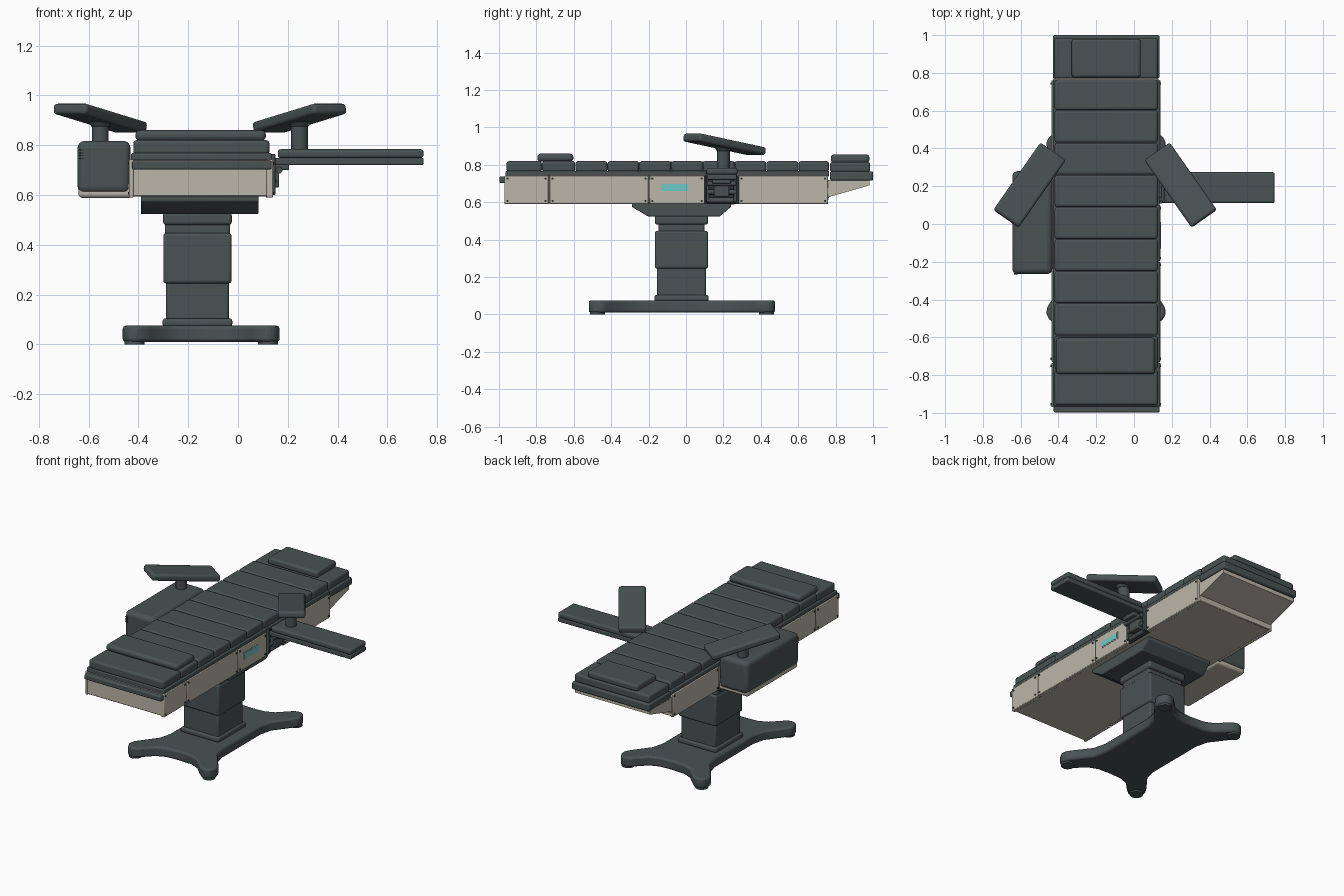
import bpy, bmesh, math
from mathutils import Matrix, Vector

if "Cube" in bpy.data.objects:
    bpy.data.objects.remove(bpy.data.objects["Cube"])


def material(name, rgb):
    m = bpy.data.materials.new(name)
    m.diffuse_color = (*rgb, 1)
    m.use_nodes = True
    m.node_tree.nodes["Principled BSDF"].inputs["Base Color"].default_value = m.diffuse_color
    return m


SLATE = material("slate", (0.066, 0.086, 0.085))
BEIGE = material("warm_beige", (0.50, 0.47, 0.395))
CYAN = material("screen_cyan", (0.16, 0.58, 0.58))
BLACK = material("dark_metal", (0.022, 0.028, 0.028))
CX, CY = -0.148, -0.022          # centre of the base and column


def finish(bm, name, mat, bevel=0, segs=3):
    bmesh.ops.recalc_face_normals(bm, faces=bm.faces)
    me = bpy.data.meshes.new(name)
    bm.to_mesh(me)
    bm.free()
    ob = bpy.data.objects.new(name, me)
    bpy.context.collection.objects.link(ob)
    me.materials.append(mat)
    if bevel:
        mod = ob.modifiers.new("bevel", 'BEVEL')
        mod.width, mod.segments, mod.limit_method = bevel, segs, 'ANGLE'
    bpy.ops.object.select_all(action='DESELECT')
    ob.select_set(True)
    bpy.context.view_layer.objects.active = ob
    bpy.ops.object.shade_smooth_by_angle(angle=math.radians(35))
    return ob


def box(name, x, y, z, mat, bevel=0, segs=3):
    bm = bmesh.new()
    bmesh.ops.create_cube(bm, size=1)
    for v in bm.verts:
        v.co = Vector([(a + b) / 2 + c * (b - a) for (a, b), c in zip((x, y, z), v.co)])
    return finish(bm, name, mat, bevel, segs)


def prism(name, pts, axis, lo, hi, mat, bevel=0, segs=2):
    """Extrude a 2D outline along axis x (points are y, z) or z (points are x, y)."""
    bm = bmesh.new()
    put = (lambda p: (lo, *p)) if axis == 'x' else (lambda p: (*p, lo))
    face = bm.faces.new([bm.verts.new(put(p)) for p in pts])
    ext = bmesh.ops.extrude_face_region(bm, geom=[face])
    d = Vector((hi - lo, 0, 0)) if axis == 'x' else Vector((0, 0, hi - lo))
    bmesh.ops.translate(bm, vec=d, verts=[e for e in ext['geom'] if isinstance(e, bmesh.types.BMVert)])
    return finish(bm, name, mat, bevel, segs)


def cylinder(name, loc, r1, r2, depth, mat, rot=None, bevel=0, sides=24):
    bm = bmesh.new()
    m = Matrix.Translation(loc) @ (rot or Matrix())
    bmesh.ops.create_cone(bm, cap_ends=True, segments=sides, radius1=r1, radius2=r2, depth=depth, matrix=m)
    return finish(bm, name, mat, bevel, 2)


# Four-lobed floor base, from a quarter outline mirrored to all corners
quarter = [(0.19, 0.0), (0.19, 0.2), (0.21, 0.28), (0.29, 0.385), (0.313, 0.42), (0.315, 0.455),
           (0.30, 0.487), (0.27, 0.5), (0.235, 0.492), (0.2, 0.46), (0.15, 0.41), (0.09, 0.385), (0, 0.38)]
half = quarter + [(-x, y) for x, y in quarter[-2::-1]]
outline = half + [(x, -y) for x, y in half[-2:0:-1]]
prism("floor_base", [(CX + x, CY + y) for x, y in outline], 'z', 0.01, 0.075, SLATE, 0.012)
for sx in (-1, 1):
    for sy in (-1, 1):
        cylinder("base_foot", (CX + sx * 0.268, CY + sy * 0.452, 0.01), 0.04, 0.04, 0.02, SLATE)


# Telescopic column
def column(name, hx, hy, z):
    box(name, (-0.163 - hx, -0.163 + hx), (-0.024 - hy, -0.024 + hy), z, SLATE, 0.012)


column("column_collar", 0.14, 0.145, (0.07, 0.105))
column("column_lower", 0.127, 0.131, (0.09, 0.26))
column("column_sleeve", 0.137, 0.142, (0.245, 0.447))
column("column_upper", 0.131, 0.123, (0.43, 0.49))
column("column_cap", 0.138, 0.142, (0.48, 0.53))
prism("tilt_head", [(-0.2, 0.523), (0.18, 0.523), (0.24, 0.575), (0.24, 0.6), (-0.29, 0.6), (-0.29, 0.575)],
      'x', -0.39, 0.082, SLATE, 0.004)

# Beige frame with side panels on both long sides
box("frame_core", (-0.425, 0.118), (-0.966, 0.76), (0.594, 0.743), BEIGE, 0.004, 1)
for y0, y1 in ((-0.97, -0.735), (-0.73, -0.2), (-0.196, 0.10), (0.28, 0.76)):
    for x0, x1, out in ((-0.437, -0.42, -1), (0.115, 0.14, 1)):
        box("side_panel", (x0, x1), (y0, y1), (0.59, 0.743), BEIGE, 0.004, 2)
        for sy in (y0 + 0.016, y1 - 0.016):
            for sz in (0.607, 0.726):
                cylinder("panel_screw", (x1 if out > 0 else x0, sy, sz), 0.006, 0.006, 0.008, BLACK,
                         Matrix.Rotation(math.pi / 2, 4, 'Y'), sides=10)
prism("head_wedge", [(0.755, 0.594), (0.765, 0.628), (0.98, 0.69), (0.98, 0.718), (0.755, 0.72)],
      'x', -0.425, 0.125, BEIGE)
box("screen", (0.138, 0.143), (-0.13, 0.01), (0.661, 0.697), CYAN)
box("screen_rim", (0.138, 0.1415), (-0.136, 0.016), (0.655, 0.703), BEIGE)

# Mattress boards and end rails
box("mattress_board", (-0.43, 0.135), (-0.965, 0.765), (0.738, 0.768), SLATE, 0.006)
box("foot_rail", (-0.425, 0.135), (-0.998, -0.955), (0.702, 0.738), SLATE, 0.008)
box("head_board", (-0.43, 0.135), (0.77, 1.0), (0.715, 0.765), SLATE, 0.01)

# Mattress segments
edges = [-0.96, -0.77, -0.592, -0.42, -0.25, -0.08, 0.09, 0.26, 0.43, 0.602, 0.765]
for a, b in zip(edges, edges[1:]):
    box("mattress_pad", (-0.42, 0.126), (a + 0.001, b - 0.001), (0.762, 0.82), SLATE, 0.013)
box("leg_cushion", (-0.412, 0.112), (-0.795, -0.602), (0.817, 0.86), SLATE, 0.018)
box("head_pad", (-0.42, 0.126), (0.77, 0.985), (0.76, 0.815), SLATE, 0.013)
box("head_cushion", (-0.33, 0.035), (0.775, 0.98), (0.81, 0.855), SLATE, 0.015)

# Side cabinet on the left
box("cabinet_tray", (-0.64, -0.425), (-0.255, 0.27), (0.588, 0.66), BEIGE, 0.015)
box("cabinet_cover", (-0.644, -0.432), (-0.265, 0.28), (0.606, 0.817), SLATE, 0.028, 4)
for i in range(4):
    box("cabinet_vent", (-0.636, -0.618), (-0.267, -0.26), (0.745 + i * 0.011, 0.749 + i * 0.011), BLACK)

# Arm board on the right with its clamp
box("arm_board", (0.145, 0.745), (0.112, 0.272), (0.72, 0.749), SLATE, 0.006)
box("arm_board_pad", (0.16, 0.745), (0.11, 0.275), (0.748, 0.784), SLATE, 0.012)
box("clamp_recess", (0.112, 0.121), (0.1, 0.28), (0.59, 0.768), BLACK)
for y0 in (0.108, 0.255):
    prism("clamp_cheek", [(y0, 0.6), (y0 + 0.016, 0.6), (y0 + 0.016, 0.765), (y0, 0.765)],
          'x', 0.116, 0.15, SLATE, 0.003)
for z, x in ((0.61, 0.13), (0.655, 0.142), (0.70, 0.165)):
    cylinder("clamp_bar", (x, 0.19, z), 0.014, 0.014, 0.15, SLATE, Matrix.Rotation(math.pi / 2, 4, 'X'), sides=12)
box("clamp_block", (0.12, 0.205), (0.14, 0.24), (0.70, 0.725), SLATE, 0.006)
box("clamp_jaw", (0.12, 0.165), (0.15, 0.23), (0.63, 0.71), SLATE, 0.006)

# Tilted armrests on posts, mirrored either side of the table
for s, z0 in ((-1, 0.80), (1, 0.77)):
    x = -0.153 + s * 0.4
    rest = box("armrest", (-0.22, 0.22), (-0.082, 0.082), (-0.022, 0.022), SLATE, 0.014)
    yaw = math.radians(-55) if s > 0 else math.radians(235)
    rest.matrix_world = (Matrix.Translation((x, 0.206, 0.909)) @ Matrix.Rotation(yaw, 4, 'Z')
                         @ Matrix.Rotation(math.radians(-10), 4, 'Y'))
    cylinder("armrest_post", (x, 0.2, (z0 + 0.9) / 2), 0.034, 0.034, 0.9 - z0, SLATE)
    cylinder("armrest_socket", (x, 0.2, 0.885), 0.036, 0.05, 0.02, SLATE)
